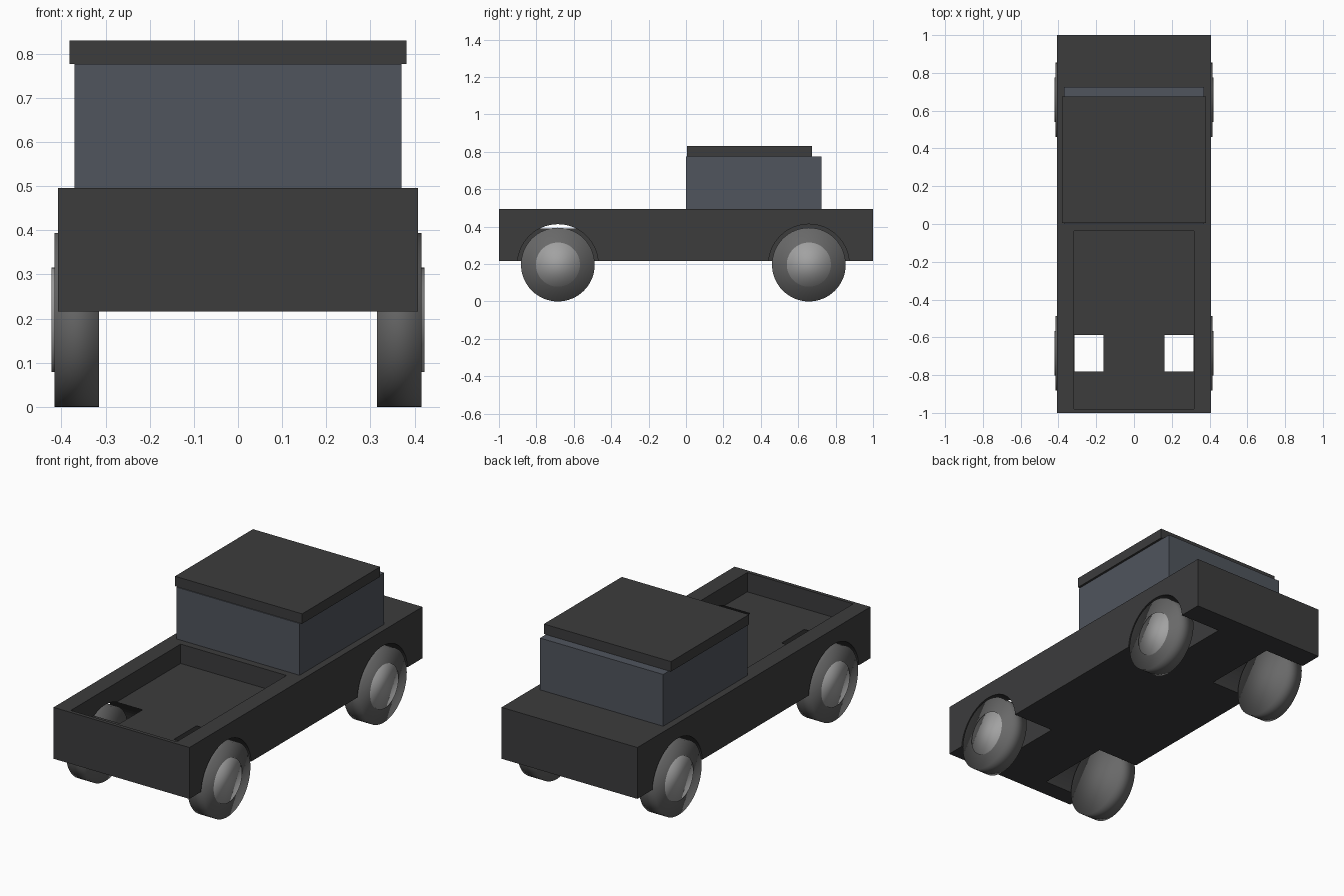
import bpy, math

if "Cube" in bpy.data.objects:
    bpy.data.objects.remove(bpy.data.objects["Cube"])

def material(name, rgb):
    m = bpy.data.materials.new(name)
    m.diffuse_color = (*rgb, 1)
    m.use_nodes = True
    m.node_tree.nodes["Principled BSDF"].inputs["Base Color"].default_value = m.diffuse_color
    return m

def box(name, x, y, z, mat=None):
    """Box from (min, max) ranges."""
    bpy.ops.mesh.primitive_cube_add(size=1)
    o = bpy.context.object
    o.name = name
    for v in o.data.vertices:
        v.co = [r[0] if c < 0 else r[1] for c, r in zip(v.co, (x, y, z))]
    if mat:
        o.data.materials.append(mat)
    return o

def disc(name, x0, x1, y, z, r, mat=None):
    """Cylinder lying along x, between x0 and x1."""
    bpy.ops.mesh.primitive_cylinder_add(vertices=64, radius=r, depth=abs(x1 - x0),
        location=((x0 + x1) / 2, y, z), rotation=(0, math.pi / 2, 0))
    o = bpy.context.object
    o.name = name
    if mat:
        o.data.materials.append(mat)
    return o

def cut(target, cutter):
    m = target.modifiers.new("cut", 'BOOLEAN')
    m.operation, m.solver, m.object = 'DIFFERENCE', 'EXACT', cutter
    bpy.context.view_layer.objects.active = target
    bpy.ops.object.modifier_apply(modifier=m.name)
    bpy.data.objects.remove(cutter, do_unlink=True)

paint = material("dark_paint", (0.045, 0.045, 0.046))
glass = material("tinted_glass", (0.08, 0.09, 0.11))
rubber = material("rubber", (0.14, 0.14, 0.14))
metal = material("hub_metal", (0.36, 0.36, 0.36))

# Body with open cargo bed
body = box("body", (-0.408, 0.408), (-1, 1), (0.216, 0.495), paint)
cut(body, box("bed_cutter", (-0.318, 0.318), (-0.98, -0.038), (0.39, 0.6)))

# Wheel wells, tyres and hubcaps
AXLE_Z = 0.197
for end, y in (("rear", -0.685), ("front", 0.657)):
    for side, s in (("left", -1), ("right", 1)):
        cut(body, disc("well_cutter", s * 0.162, s * 0.5, y, AXLE_Z, 0.216))
        for part, x0, x1, r, mat in (("tyre", 0.315, 0.416, AXLE_Z, rubber),
                                     ("hubcap", 0.36, 0.422, 0.118, metal)):
            disc(f"{end}_{side}_{part}", s * x0, s * x1, y, AXLE_Z, r, mat)
            bpy.ops.object.shade_smooth()

# Cabin and roof
box("cabin_windows", (-0.37, 0.37), (0, 0.724), (0.495, 0.776), glass)
box("roof", (-0.382, 0.382), (0.005, 0.674), (0.776, 0.83), paint)
